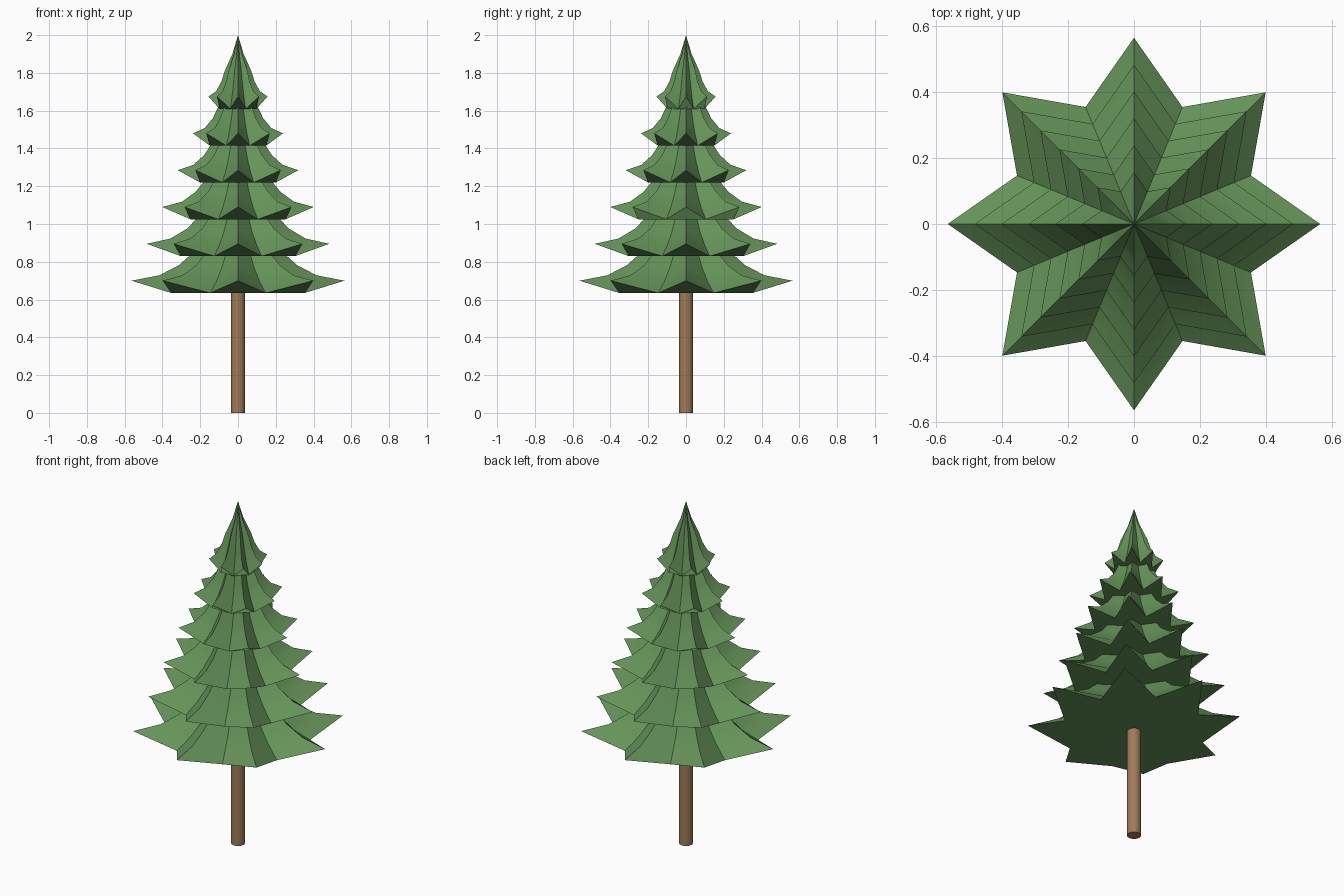
import bpy, bmesh
from math import sin, cos, pi

if "Cube" in bpy.data.objects:
    bpy.data.objects.remove(bpy.data.objects["Cube"])


def paint(obj, name, color):
    mat = bpy.data.materials.get(name) or bpy.data.materials.new(name)
    mat.diffuse_color = color
    mat.use_nodes = True
    mat.node_tree.nodes["Principled BSDF"].inputs["Base Color"].default_value = mat.diffuse_color
    obj.data.materials.append(mat)


def smooth(obj, angle):
    bpy.ops.object.select_all(action='DESELECT')
    obj.select_set(True)
    bpy.context.view_layer.objects.active = obj
    bpy.ops.object.shade_smooth_by_angle(angle=angle)


# Trunk
bpy.ops.mesh.primitive_cylinder_add(vertices=12, radius=0.038, depth=0.7, location=(0, 0, 0.35))
trunk = bpy.context.object
trunk.name = "trunk"
paint(trunk, "bark", (0.35, 0.2, 0.1, 1))
smooth(trunk, 0.7)

# Rings of one branch tier: tip radius, tip height, valley radius, valley height
RINGS = [(1.0, 0.065, 0.68, 0.0),
         (0.74, 0.093, 0.53, 0.06),
         (0.56, 0.145, 0.41, 0.125),
         (0.45, 0.20, 0.32, 0.19),
         (0.19, 0.29, 0.13, 0.285)]
HEIGHT, POINTS = 0.39, 8


def branch_tier(i):
    radius, base = 0.564 - 0.0815 * i, 0.635 + 0.195 * i
    bm = bmesh.new()
    n = 2 * POINTS
    loops = []
    for tr, tz, vr, vz in RINGS:
        loop = []
        for k in range(n):
            r, z = (vr, vz) if k % 2 else (tr, tz)
            a = pi * k / POINTS
            loop.append(bm.verts.new((radius * r * cos(a), radius * r * sin(a), base + z)))
        loops.append(loop)
    for lo, hi in zip(loops, loops[1:]):
        for k in range(n):
            j = (k + 1) % n
            bm.faces.new((lo[k], lo[j], hi[j], hi[k]))
    apex = bm.verts.new((0, 0, base + HEIGHT))
    for k in range(n):
        bm.faces.new((loops[-1][k], loops[-1][(k + 1) % n], apex))
    bm.faces.new(loops[0][::-1])  # underside
    mesh = bpy.data.meshes.new("branch_tier")
    bm.to_mesh(mesh)
    bm.free()
    obj = bpy.data.objects.new(f"branch_tier_{i + 1}", mesh)
    bpy.context.collection.objects.link(obj)
    paint(obj, "needles", (0.13, 0.29, 0.1, 1))
    smooth(obj, 0.6)


# Six tiers shrinking towards the top
for i in range(6):
    branch_tier(i)
